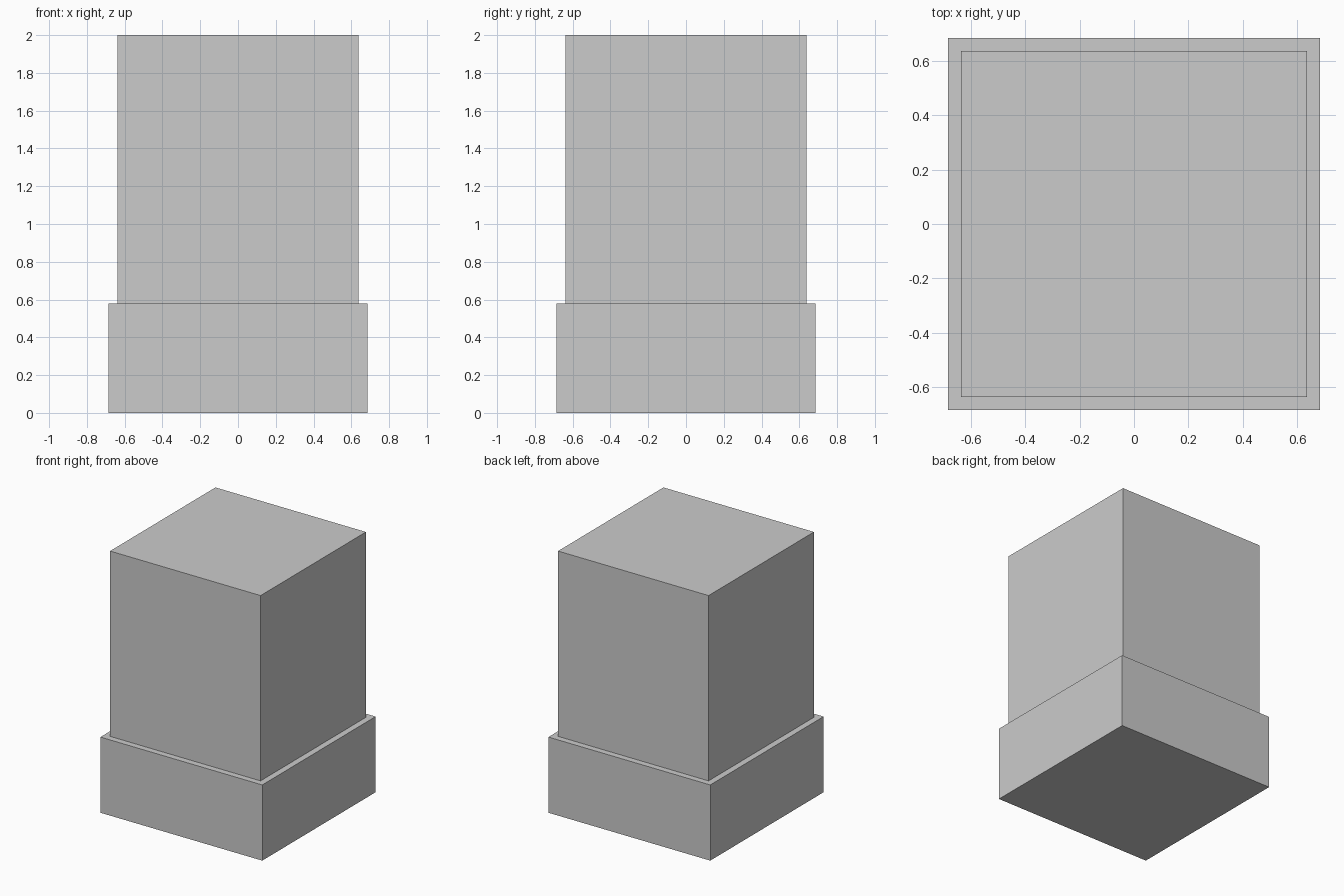
import bpy

if "Cube" in bpy.data.objects:
    bpy.data.objects.remove(bpy.data.objects["Cube"])


def box(name, width, z0, z1):
    bpy.ops.mesh.primitive_cube_add(size=1, location=(0, 0, (z0 + z1) / 2))
    ob = bpy.context.object
    ob.name = name
    ob.scale = (width, width, z1 - z0)
    bpy.ops.object.transform_apply(location=False, rotation=False, scale=True)
    return ob


# Wide plinth at the bottom
box("base", 1.372, 0.0, 0.58)
# Slightly narrower block standing on it
box("upper_block", 1.276, 0.58, 2.0)
